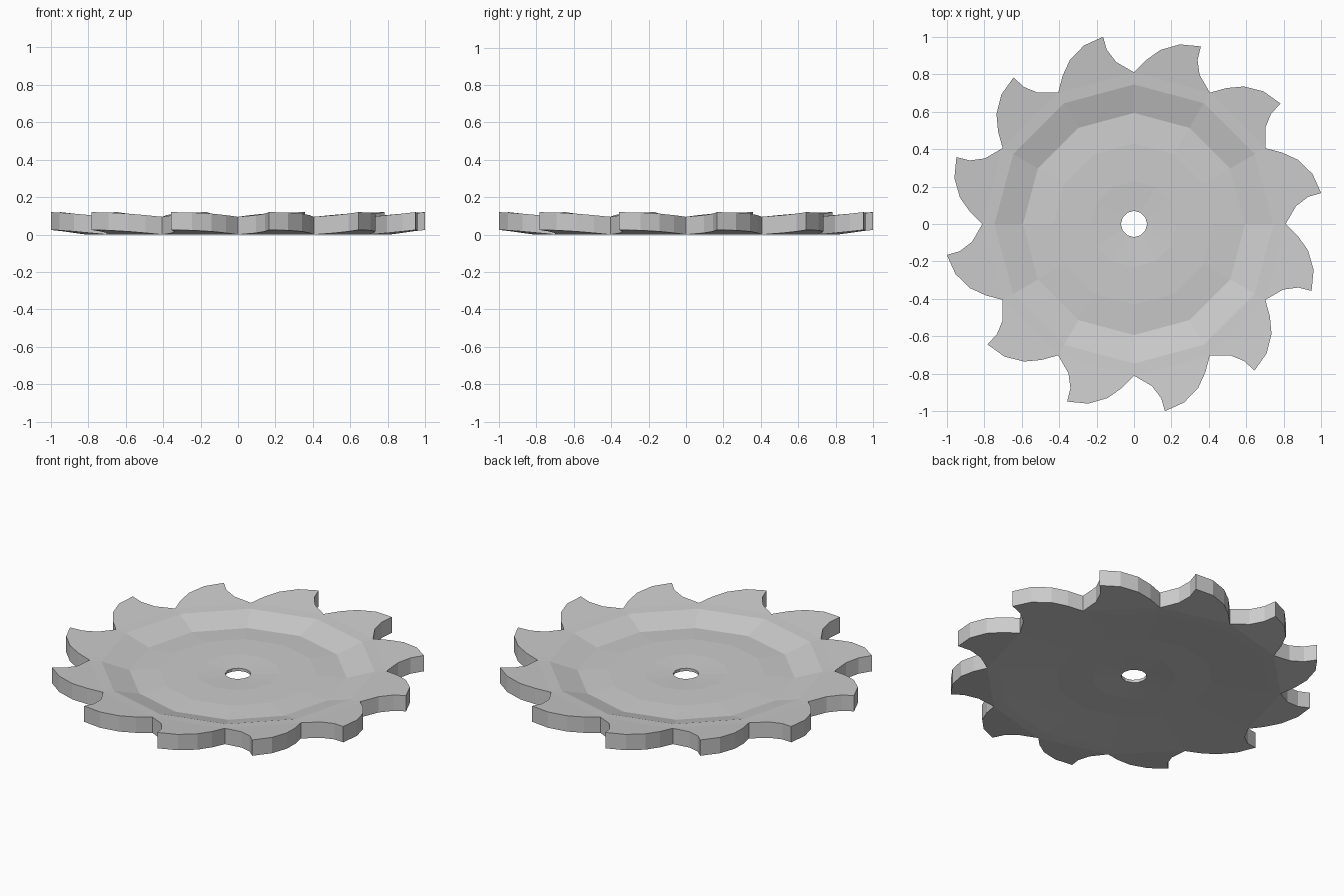
import bpy, bmesh
from math import sin, cos, radians

if "Cube" in bpy.data.objects:
    bpy.data.objects.remove(bpy.data.objects["Cube"])

N = 12
STEP = radians(360 / N)
R = 0.81                      # radius of the valleys between the teeth
CHORD = R * cos(STEP / 2)     # distance from centre to a tooth's root line
TOP, BOTTOM, RISE = 0.095, 0.0, 0.11

def finish(bm, name):
    bmesh.ops.remove_doubles(bm, verts=bm.verts, dist=0.0002)
    bmesh.ops.recalc_face_normals(bm, faces=bm.faces)
    mesh = bpy.data.meshes.new(name)
    bm.to_mesh(mesh)
    bm.free()
    obj = bpy.data.objects.new(name, mesh)
    bpy.context.collection.objects.link(obj)
    return obj

# Dished disc: (radius, height) from upper rim, through the bore, to lower rim
profile = [(R, TOP), (0.745, 0.09), (0.593, 0.045), (0.43, 0.055), (0.23, 0.055),
           (0.07, 0.047), (0.07, 0.03), (0.23, 0.022), (0.43, 0.022),
           (0.593, 0.012), (0.745, 0.002), (R, BOTTOM)]
bm = bmesh.new()
rings = [[bm.verts.new((r * cos(i * STEP), r * sin(i * STEP), z)) for i in range(N)]
         for r, z in profile]
for a, b in zip(rings, rings[1:]):
    for i in range(N):
        j = (i + 1) % N
        bm.faces.new((a[i], a[j], b[j], b[i]))
finish(bm, "blade_disc")

# Hooked teeth: one outline from valley to valley, tilted up, repeated round the rim
outline = [(R, 0), (0.865, 0.095), (0.93, 0.145), (1.0, 0.165), (0.953, 0.268),
           (0.875, 0.343), (0.79, 0.382), (R * cos(STEP), R * sin(STEP))]
bm = bmesh.new()
for k in range(N):
    c, s = cos(k * STEP), sin(k * STEP)
    layers = []
    for base in (TOP, BOTTOM):
        layer = []
        for x, y in outline:
            along = x * cos(STEP / 2) + y * sin(STEP / 2)
            z = base + RISE * (along - CHORD)
            layer.append(bm.verts.new((x * c - y * s, x * s + y * c, z)))
        layers.append(layer)
    up, low = layers
    bm.faces.new(up)
    bm.faces.new(low[::-1])
    for i in range(len(outline) - 1):
        bm.faces.new((low[i], low[i + 1], up[i + 1], up[i]))
finish(bm, "blade_teeth")
